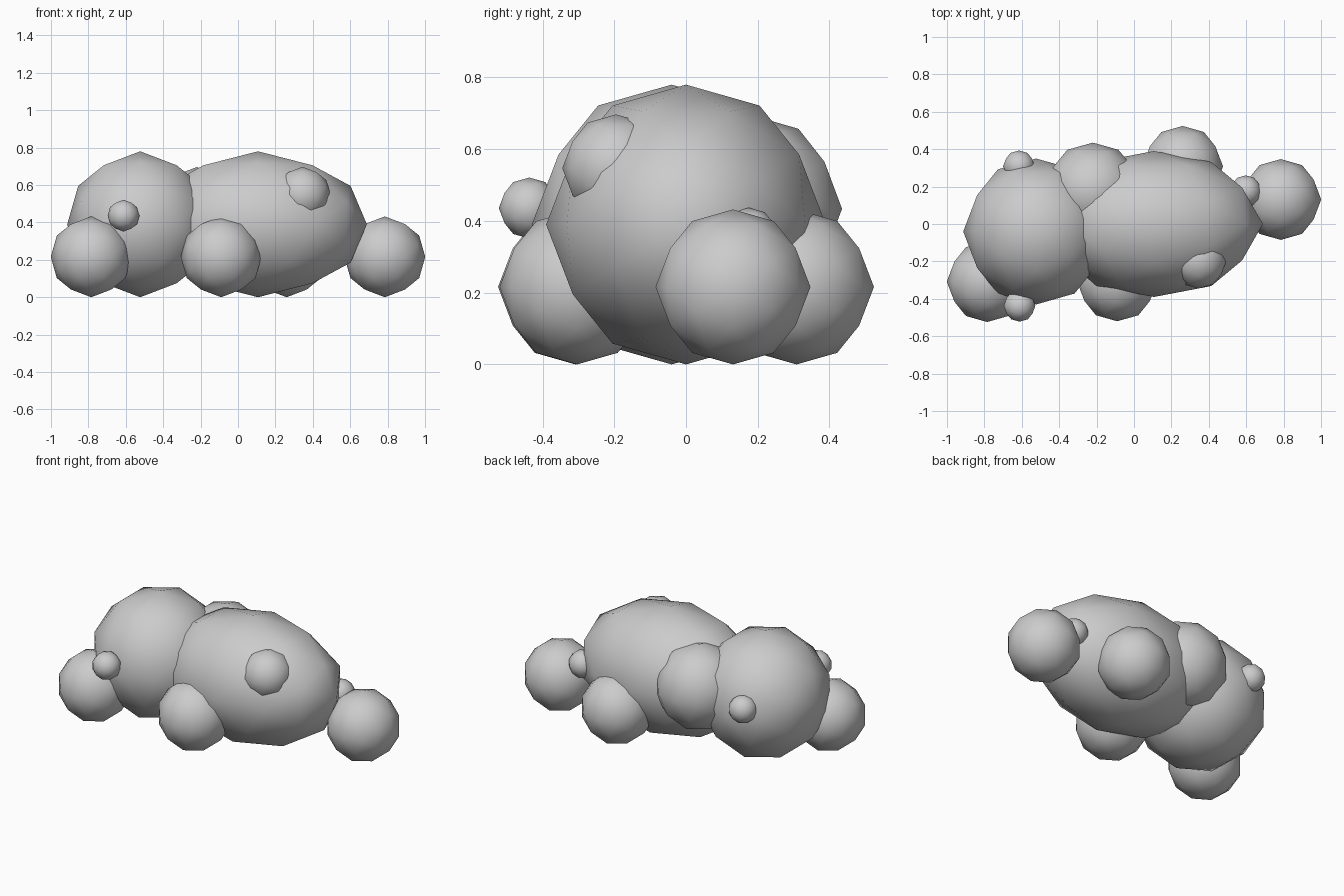
import bpy, bmesh
from mathutils import Vector
from itertools import product, combinations

if "Cube" in bpy.data.objects:
    bpy.data.objects.remove(bpy.data.objects["Cube"])

# Shared facet directions: icosahedron corners plus edge midpoints, axis aligned
P, Q = 0.5257, 0.8507
corners = []
for a, b in product((-1, 1), repeat=2):
    corners += [Vector((a * Q, 0, b * P)), Vector((a * P, b * Q, 0)), Vector((0, a * P, b * Q))]
dirs = [c.normalized() for c in corners]
dirs += [(u + v).normalized() for u, v in combinations(corners, 2) if u.dot(v) > 0.3]


def ball(name, centre, radii):
    """80-sided ball or ellipsoid with smooth shading."""
    if isinstance(radii, (int, float)):
        radii = (radii,) * 3
    bm = bmesh.new()
    for d in dirs:
        bm.verts.new(d)
    bmesh.ops.convex_hull(bm, input=bm.verts[:])
    bmesh.ops.recalc_face_normals(bm, faces=bm.faces[:])
    for v in bm.verts:
        v.co = Vector([c * r for c, r in zip(v.co, radii)])
    for f in bm.faces:
        f.smooth = True
    me = bpy.data.meshes.new(name)
    bm.to_mesh(me)
    bm.free()
    ob = bpy.data.objects.new(name, me)
    ob.location = centre
    bpy.context.collection.objects.link(ob)
    return ob


# Main masses
ball("main_body", (0.107, 0, 0.39), (0.582, 0.39, 0.39))
ball("large_lobe", (-0.523, -0.04, 0.39), 0.39)
ball("rear_lobe", (-0.22, 0.179, 0.434), (0.26, 0.256, 0.262))

# Ground-level lobes
for name, x, y in (("front_left_lobe", -0.785, -0.308), ("front_middle_lobe", -0.09, -0.304),
                   ("back_lobe", 0.26, 0.308), ("right_end_lobe", 0.785, 0.131)):
    ball(name, (x, y, 0.216), 0.216)

# Small bumps
ball("front_knob", (-0.612, -0.437, 0.436), 0.085)
ball("back_knob", (-0.615, 0.308, 0.44), 0.085)
ball("right_knob", (0.597, 0.175, 0.352), 0.085)
ball("shoulder_bump", (0.345, -0.195, 0.547), 0.15)
